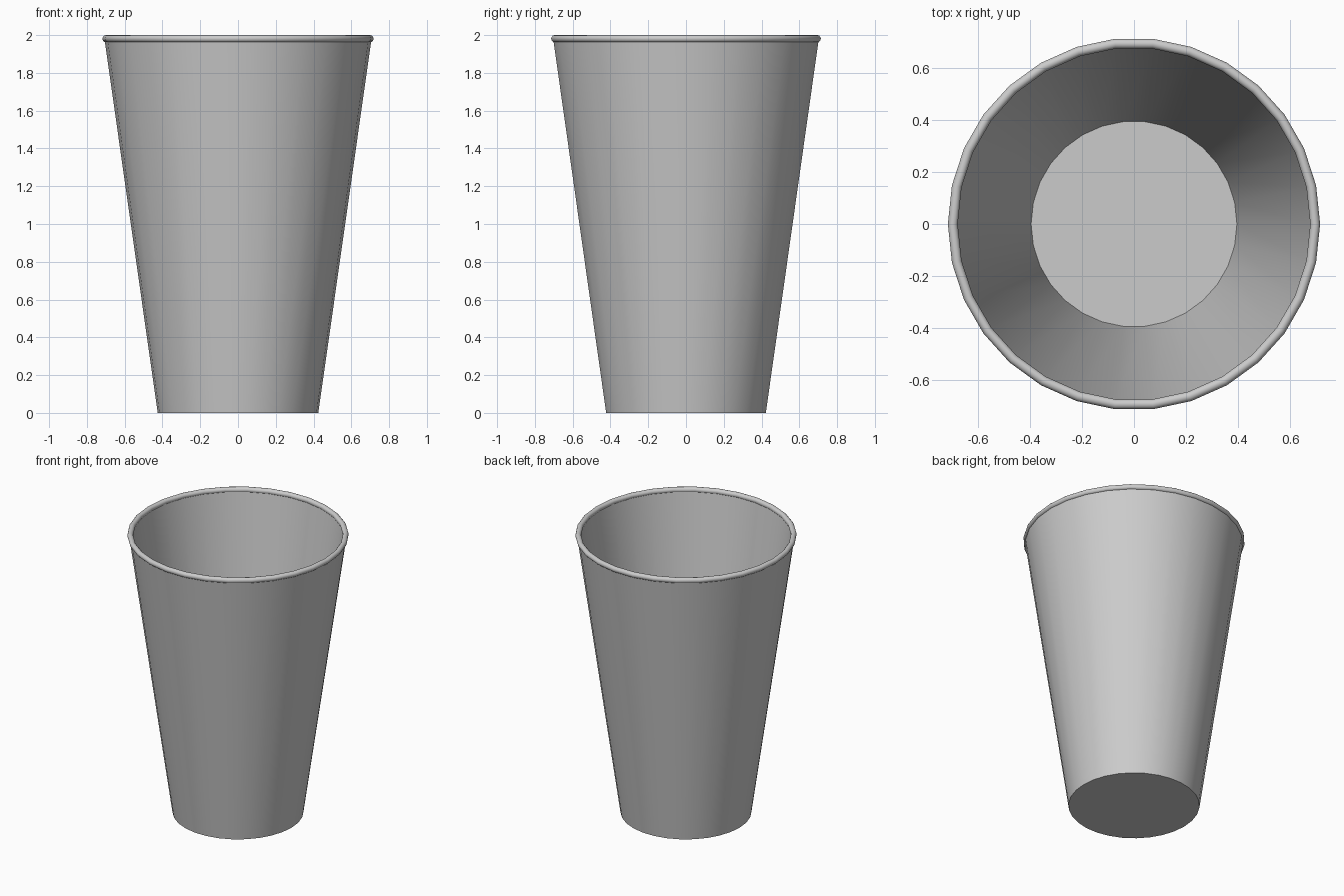
import bpy, bmesh, math

if "Cube" in bpy.data.objects:
    bpy.data.objects.remove(bpy.data.objects["Cube"])

SIDES = 30


def lathe(name, profile, closed=False):
    """Spin a (radius, z) profile round the z axis; open ends are capped."""
    bm = bmesh.new()
    rings = []
    for r, z in profile:
        rings.append([bm.verts.new((r * math.cos(2 * math.pi * i / SIDES),
                                    r * math.sin(2 * math.pi * i / SIDES), z))
                      for i in range(SIDES)])
    pairs = list(zip(rings, rings[1:]))
    if closed:
        pairs.append((rings[-1], rings[0]))
    for a, b in pairs:
        for i in range(SIDES):
            j = (i + 1) % SIDES
            bm.faces.new((a[i], a[j], b[j], b[i]))
    if not closed:
        bm.faces.new(rings[0][::-1])
        bm.faces.new(rings[-1])
    bmesh.ops.recalc_face_normals(bm, faces=bm.faces)
    mesh = bpy.data.meshes.new(name)
    bm.to_mesh(mesh)
    bm.free()
    obj = bpy.data.objects.new(name, mesh)
    bpy.context.collection.objects.link(obj)
    bpy.ops.object.select_all(action='DESELECT')
    obj.select_set(True)
    bpy.context.view_layer.objects.active = obj
    bpy.ops.object.shade_smooth_by_angle(angle=math.radians(40))
    return obj


# Tapered cup: outer wall, lip, inner wall, inner floor
lathe("cup_body", [(0.425, 0.0), (0.707, 1.98), (0.685, 1.98), (0.397, 0.02)])

# Rolled rim
rim = [(0.699 + 0.019 * math.cos(math.pi * k / 6),
        1.981 + 0.019 * math.sin(math.pi * k / 6)) for k in range(12)]
lathe("rolled_rim", rim, closed=True)
